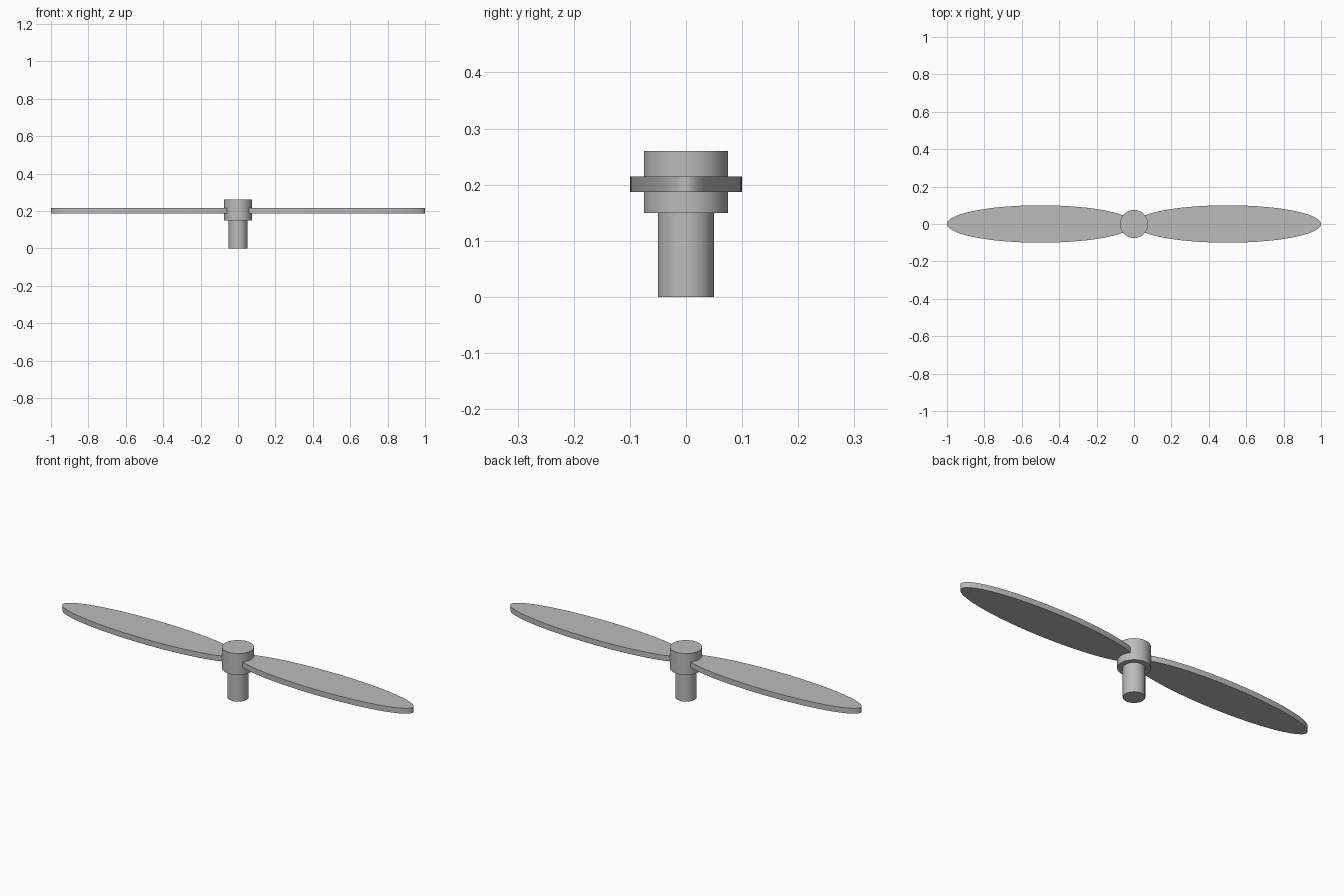
import bpy
import math

# Remove the default cube
cube = bpy.data.objects.get("Cube")
if cube:
    bpy.data.objects.remove(cube, do_unlink=True)

# Single grey material
grey = bpy.data.materials.new("plain grey")
grey.use_nodes = True
GREY = (0.5, 0.5, 0.5, 1.0)
grey.diffuse_color = GREY
grey.node_tree.nodes["Principled BSDF"].inputs["Base Color"].default_value = GREY


def elliptic_disc(name, x, radius_x, radius_y, bottom, top, sides=64):
    """Upright elliptic cylinder with smooth sides and sharp rims."""
    bpy.ops.mesh.primitive_cylinder_add(
        vertices=sides, radius=1, depth=1, location=(x, 0, (bottom + top) / 2))
    obj = bpy.context.object
    obj.name = name
    obj.scale = (radius_x, radius_y, top - bottom)
    bpy.ops.object.transform_apply(location=False, rotation=False, scale=True)
    obj.data.materials.append(grey)
    bpy.ops.object.shade_smooth_by_angle(angle=math.radians(40))
    return obj


# Drive shaft and the wider hub on top of it
elliptic_disc("shaft", 0, 0.05, 0.05, 0, 0.15)
elliptic_disc("hub", 0, 0.075, 0.075, 0.15, 0.26)

# Two flat oval blades whose inner tips meet inside the hub
for side, name in ((1, "left_blade"), (-1, "right_blade")):
    elliptic_disc(name, side * 0.5, 0.5, 0.1, 0.187, 0.215, sides=96)
